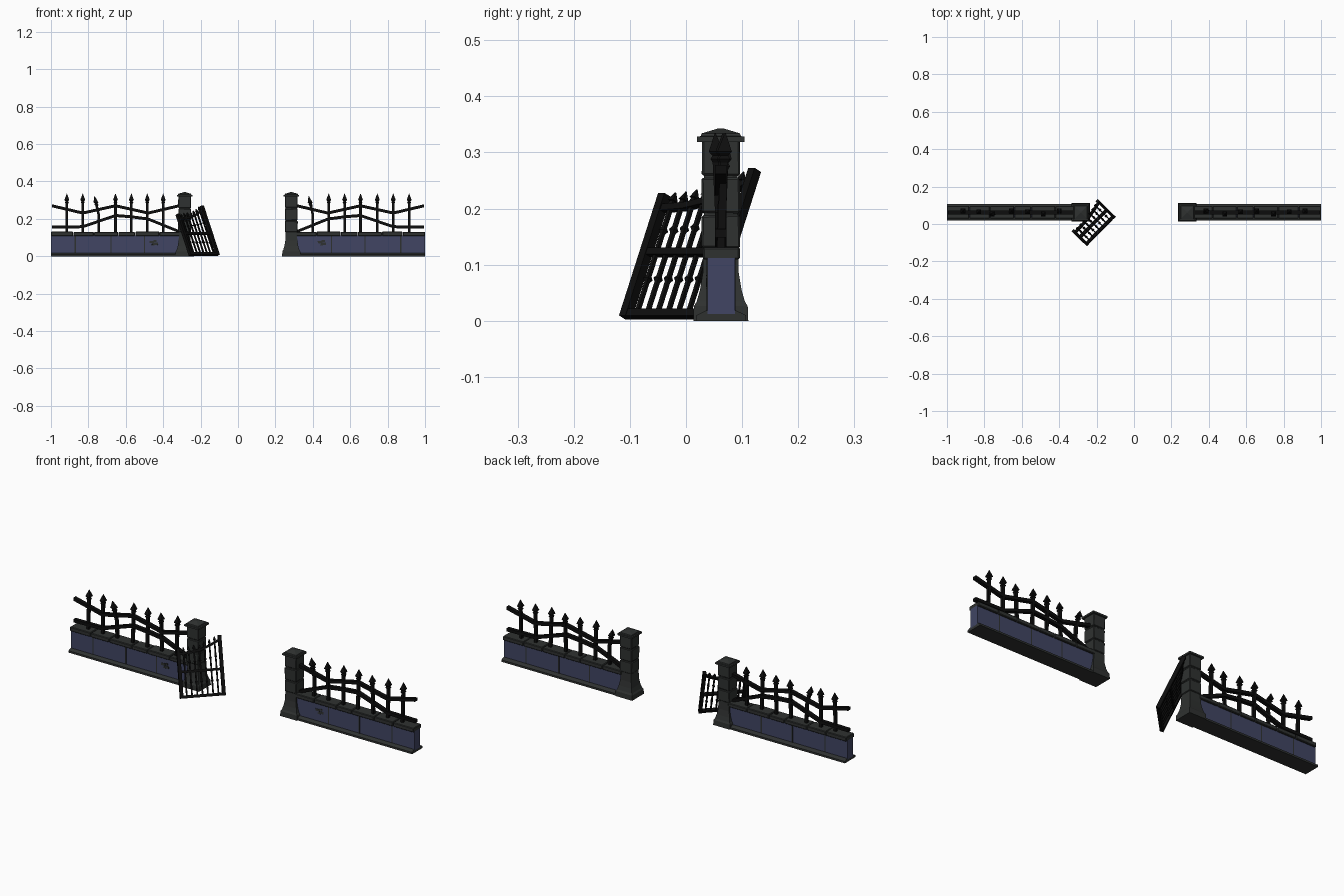
import bpy, bmesh, random
from mathutils import Vector, Matrix

if "Cube" in bpy.data.objects:
    bpy.data.objects.remove(bpy.data.objects["Cube"])

random.seed(4)
YC = 0.062  # depth centre of wall and pillars


def material(name, col):
    m = bpy.data.materials.new(name)
    m.diffuse_color = (*col, 1)
    m.use_nodes = True
    m.node_tree.nodes["Principled BSDF"].inputs["Base Color"].default_value = m.diffuse_color
    return m


STONE = material("dark_stone", (0.028, 0.031, 0.030))
PANEL = material("blue_stone", (0.052, 0.060, 0.125))
IRON = material("black_iron", (0.004, 0.004, 0.004))


def finish(name, bm, mat, matrix=None, bevel=0):
    bmesh.ops.recalc_face_normals(bm, faces=bm.faces)
    me = bpy.data.meshes.new(name)
    bm.to_mesh(me)
    bm.free()
    me.materials.append(mat)
    ob = bpy.data.objects.new(name, me)
    bpy.context.collection.objects.link(ob)
    if matrix:
        ob.matrix_world = matrix
    if bevel:
        b = ob.modifiers.new("worn_edges", 'BEVEL')
        b.width, b.segments = bevel, 1
    return ob


def loft(bm, rings):
    """Skin a list of equal-sized rings and cap both ends."""
    vs = [[bm.verts.new(p) for p in r] for r in rings]
    n = len(vs[0])
    for a, b in zip(vs, vs[1:]):
        for i in range(n):
            bm.faces.new((a[i], a[(i + 1) % n], b[(i + 1) % n], b[i]))
    bm.faces.new(vs[0])
    bm.faces.new(vs[-1])


def square(x, y, z, h):
    return [(x - h, y - h, z), (x + h, y - h, z), (x + h, y + h, z), (x - h, y + h, z)]


def box(bm, x0, x1, y0, y1, z0, z1, jit=0):
    r = lambda: random.uniform(-jit, jit)
    loft(bm, [[(x + r(), y + r(), z + r()) for x, y in
               ((x0, y0), (x1, y0), (x1, y1), (x0, y1))] for z in (z0, z1)])


def rail(bm, pts, y, hy, hz):
    """Rectangular rail following (x, z) points."""
    loft(bm, [[(x, y - hy, z - hz), (x, y + hy, z - hz), (x, y + hy, z + hz), (x, y - hy, z + hz)]
              for x, z in pts])


def spear(bm, x, y, z0, z1, h, head, bend=0, dy=0):
    """Upright bar with a pointed head; bend and dy shift the top."""
    L = z1 - z0
    hl = head * 3.6
    prof = [(0, h), (L * 0.5, h), (L - hl - 0.006, h), (L - hl, h * 1.5), (L - hl + 0.006, h),
            (L - hl * 0.72, head), (L, 0.0008)]
    loft(bm, [square(x + bend * max(0, (t / L - 0.5) * 2), y + dy * t / L, z0 + t, w)
              for t, w in prof])


for side, s in (("left", -1), ("right", 1)):
    # pillar: flared base, three worn blocks on a core, and a pointed cap
    px = 0.285 * s
    bm = bmesh.new()
    base = [(0, .049), (.026, .048), (.034, .043), (.055, .037), (.085, .032), (.128, .031)]
    loft(bm, [square(px, YC, z, h) for z, h in base])
    loft(bm, [square(px, YC, z, .030) for z in (.12, .322)])
    finish(side + "_pillar_base", bm, STONE)
    bm = bmesh.new()
    for z0, z1 in ((.130, .188), (.192, .254), (.259, .322)):
        box(bm, px - .034, px + .034, YC - .034, YC + .034, z0, z1, .001)
    finish(side + "_pillar_blocks", bm, STONE, bevel=.003)
    bm = bmesh.new()
    loft(bm, [square(px, YC, z, h) for z, h in
              ((.319, .042), (.328, .042), (.329, .036), (.334, .034), (.343, .004))])
    finish(side + "_pillar_cap", bm, STONE)

    # wall: plinth, blue panels, thin joints, coping blocks
    edges = [.31, .50, .68, .87, 1.0]
    bm = bmesh.new()
    for a, b in zip(edges, edges[1:]):
        box(bm, s * (a + .0015), s * (b - (.0015 if b < 1 else 0)), .038, .087, .012, .112)
    finish(side + "_wall_panels", bm, PANEL)
    bm = bmesh.new()
    loft(bm, [[(s * x, y, z) for y, z in ((.019, 0), (.107, 0), (.107, .010), (.090, .018),
                                         (.035, .018), (.019, .010))] for x in (.31, 1)])
    finish(side + "_wall_plinth", bm, STONE)
    bm = bmesh.new()
    for x in edges[1:-1]:
        box(bm, s * (x - .003), s * (x + .003), .0365, .0885, .015, .112)
    # cracked patch on the front face
    for dx, dz, w in ((-.012, .004, .012), (.008, -.006, .013), (.006, .009, .009), (-.004, -.011, .007)):
        box(bm, .45 * s + dx - w, .45 * s + dx + w, .0365, .040, .072 + dz - w * .5, .072 + dz + w * .5, .001)
    finish(side + "_wall_joints", bm, STONE)
    bm = bmesh.new()
    cuts = [.31, .42, .55, .64, .77, .88, 1.0]
    for a, b in zip(cuts, cuts[1:]):
        box(bm, s * (a + .001), s * (b - (.001 if b < 1 else 0)), .030, .096, .109,
            .131 + random.uniform(-.002, .001))
    finish(side + "_wall_coping", bm, STONE, bevel=.003)

    # iron railing: two bent rails and seven spears
    bm = bmesh.new()
    rail(bm, [(s * x, z) for x, z in
              ((.315, .270), (.48, .231), (.655, .270), (.83, .231), (.995, .270))], YC, .010, .008)
    rail(bm, [(s * x, z) for x, z in
              ((.315, .132), (.48, .199), (.57, .211), (.655, .218), (.83, .158), (.995, .156))], YC, .010, .008)
    finish(side + "_fence_rails", bm, IRON)
    bm = bmesh.new()
    bent = .745 if s < 0 else .40
    for i, x in enumerate((.40, .485, .57, .655, .745, .83, .915)):
        b = x == bent
        spear(bm, s * x, YC, .125, .322 if b else .335, .007, .013,
              -.022 if b else 0, (.008, -.010, .004)[i % 3])
    finish(side + "_fence_spears", bm, IRON)

# fallen gate leaf, built flat then leaned against the left pillar
u = Vector((.70, .714, 0)).normalized()
v = Vector((-.30, .294, .92)).normalized()
n = v.cross(u)
M = Matrix((u, n, v)).transposed().to_4x4()
M.translation = (-.252, -.108, .006)
W = .205
top = [(0, .213), (.06, .217), (.11, .227), (.155, .243), (W, .268)]


def top_z(x):
    for (a, za), (b, zb) in zip(top, top[1:]):
        if x <= b:
            return za + (zb - za) * (x - a) / (b - a)


bm = bmesh.new()
for x, h in ((0, .240), (W, .289)):
    box(bm, x - .008, x + .008, -.009, .009, 0, h)
rail(bm, [(0, .007), (W, .007)], 0, .008, .007)
rail(bm, [(0, .127), (W, .127)], 0, .008, .006)
rail(bm, top, 0, .007, .006)
finish("gate_frame", bm, IRON, M)

bm = bmesh.new()
for i in range(1, 8):
    x = W * i / 8
    spear(bm, x, 0, .005, top_z(x) + .030, .0035, .0065)
    for z in (.075, .125 + (top_z(x) - .125) * .5):  # small collars
        loft(bm, [square(x, 0, z + d, h) for d, h in ((-.007, .003), (0, .0062), (.007, .003))])
finish("gate_bars", bm, IRON, M)
